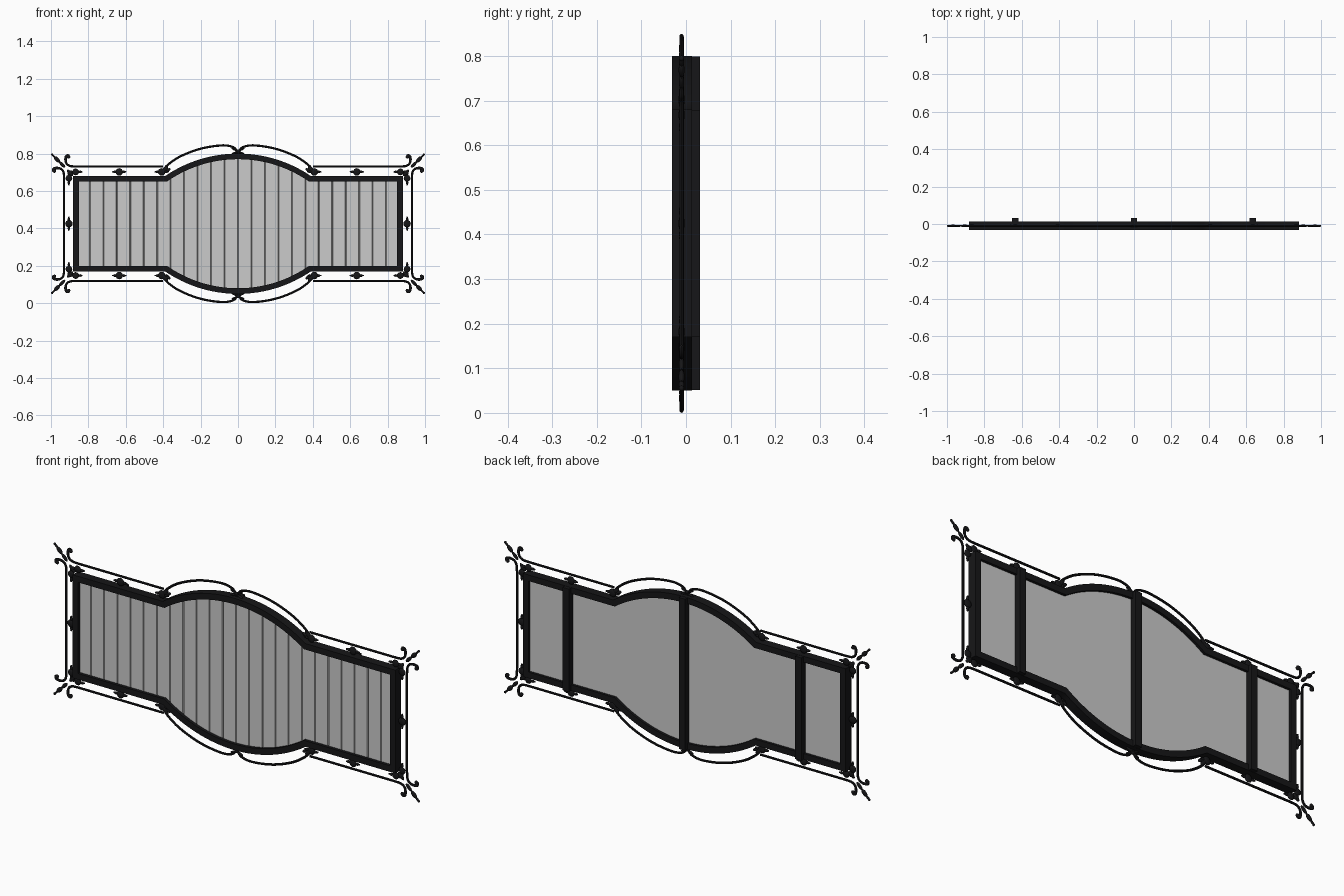
import bpy, bmesh, math
from mathutils import Matrix, Vector

if "Cube" in bpy.data.objects:
    bpy.data.objects.remove(bpy.data.objects["Cube"])

CZ = 0.425                      # height of the horizontal symmetry axis
ARC_R, ARC_C = 0.6776, -0.3176  # bulge arc radius and centre below the axis

black = bpy.data.materials.new("black_iron")
black.diffuse_color = (0.008, 0.008, 0.009, 1)
black.use_nodes = True
black.node_tree.nodes["Principled BSDF"].inputs["Base Color"].default_value = black.diffuse_color


def finish(bm, name, y=0.0, mat=None, mirror=False, smooth=True):
    bmesh.ops.recalc_face_normals(bm, faces=bm.faces)
    me = bpy.data.meshes.new(name)
    bm.to_mesh(me)
    bm.free()
    ob = bpy.data.objects.new(name, me)
    bpy.context.collection.objects.link(ob)
    ob.location = (0, y, CZ)
    if mat:
        me.materials.append(mat)
    if mirror:
        m = ob.modifiers.new("Mirror", 'MIRROR')
        m.use_axis = (True, False, True)
        m.merge_threshold = 0.0001
    if smooth:
        bpy.ops.object.select_all(action='DESELECT')
        ob.select_set(True)
        bpy.context.view_layer.objects.active = ob
        bpy.ops.object.shade_smooth_by_angle(angle=math.radians(35))
    return ob


def half_height(x, off=0.0):
    d = (ARC_R + off) ** 2 - x * x
    return max(0.24 + off, ARC_C + math.sqrt(d) if d > 0 else 0)


def outline(off, n=32):
    h, R = 0.24 + off, ARC_R + off
    a = math.acos((h - ARC_C) / R)
    top = [(-0.866 - off, h)]
    for i in range(n + 1):
        t = -a + 2 * a * i / n
        top.append((R * math.sin(t), ARC_C + R * math.cos(t)))
    top.append((0.866 + off, h))
    return top + [(x, -z) for x, z in reversed(top)]


# bulged frame around the panel
bm = bmesh.new()
loops = [[bm.verts.new((x, y, z)) for x, z in outline(off)]
         for off, y in ((0.015, -0.031), (0.015, 0.013), (-0.015, 0.013), (-0.015, -0.031))]
n = len(loops[0])
for k in range(4):
    a, b = loops[k], loops[(k + 1) % 4]
    for i in range(n):
        j = (i + 1) % n
        bm.faces.new((a[i], a[j], b[j], b[i]))
finish(bm, "frame", mat=black)

# plank panel with V grooves on the front and a flat back
FRONT, BACK = -0.016, 0.0
section = [(-0.866, FRONT)]
for k in range(-11, 12):
    x = k * 0.072
    section += [(x - 0.003, FRONT), (x, FRONT + 0.008), (x + 0.003, FRONT)]
section.append((0.866, FRONT))
bm = bmesh.new()
rows = []
for x, y in section:
    h = half_height(x)
    rows.append([bm.verts.new(p) for p in ((x, y, -h), (x, y, h), (x, BACK, h), (x, BACK, -h))])
for a, b in zip(rows, rows[1:]):
    for k in range(4):
        j = (k + 1) % 4
        bm.faces.new((a[k], b[k], b[j], a[j]))
bm.faces.new(rows[0])
bm.faces.new(rows[-1])
finish(bm, "plank_panel", smooth=False)

# back battens
for name, x in (("left", -0.635), ("centre", 0), ("right", 0.635)):
    bm = bmesh.new()
    h = half_height(x, 0.014)
    bmesh.ops.create_cube(bm, size=1, matrix=Matrix.Translation((x, 0.0155, 0))
                          @ Matrix.Diagonal((0.034, 0.031, 2 * h, 1)))
    finish(bm, name + "_batten", mat=black, smooth=False)


def spline(pts, steps=5):
    pts = [Vector(p) for p in pts]
    e = [2 * pts[0] - pts[1]] + pts + [2 * pts[-1] - pts[-2]]
    out = []
    for i in range(1, len(e) - 2):
        p0, p1, p2, p3 = e[i - 1:i + 3]
        for s in range(steps):
            t = s / steps
            out.append(0.5 * (2 * p1 + (p2 - p0) * t + (2 * p0 - 5 * p1 + 4 * p2 - p3) * t * t
                              + (3 * p1 - p0 - 3 * p2 + p3) * t ** 3))
    return out + [pts[-1]]


def rod(bm, path, sides=8, depth=0.005):
    """Sweep an oval along (x, z, radius) points in the ornament plane."""
    rings = []
    for i, p in enumerate(path):
        d = path[min(i + 1, len(path) - 1)] - path[max(i - 1, 0)]
        nrm = Vector((-d.y, d.x)).normalized()
        ring = []
        for k in range(sides):
            t = 2 * math.pi * k / sides
            o = nrm * p.z * math.cos(t)
            ring.append(bm.verts.new((p.x + o.x, depth * math.sin(t), p.y + o.y)))
        rings.append(ring)
    for a, b in zip(rings, rings[1:]):
        for k in range(sides):
            j = (k + 1) % sides
            bm.faces.new((a[k], a[j], b[j], b[k]))
    bm.faces.new(rings[0])
    bm.faces.new(rings[-1])


def blob(bm, x, z, length, width, angle=0, depth=0.006):
    m = (Matrix.Translation((x, 0, z)) @ Matrix.Rotation(-math.radians(angle), 4, 'Y')
         @ Matrix.Diagonal((length, depth, width, 1)))
    bmesh.ops.create_uvsphere(bm, u_segments=12, v_segments=8, radius=1, matrix=m)


def rosette(bm, x, z, angle=0, r=0.02):
    blob(bm, x, z, r, r, angle, 0.007)
    c, s = math.cos(math.radians(angle)), math.sin(math.radians(angle))
    for side in (-1, 1):
        blob(bm, x + side * c * 0.024, z + side * s * 0.024, 0.009, 0.007, angle)
        blob(bm, x + side * c * 0.033, z + side * s * 0.033, 0.005, 0.004, angle)


# outer rails ending in corner curls (one quarter, mirrored)
bm = bmesh.new()
W = 0.006
curl = spline([(0.86, 0.306, W), (0.895, 0.308, W), (0.915, 0.319, W), (0.922, 0.34, 0.007),
               (0.918, 0.36, 0.008), (0.907, 0.363, 0.008), (0.904, 0.352, 0.006)])
top_rail = [Vector((0.40, 0.306, W))] + curl
side_rail = [Vector((0.93 + p.y - 0.306, 0.306 + p.x - 0.93, p.z)) for p in curl]
rod(bm, top_rail)
rod(bm, [Vector((0.93, 0, W))] + side_rail)
finish(bm, "outer_rails", -0.01, black, True)

# arched rails over the bulge
bm = bmesh.new()
rod(bm, spline([(0.375, 0.284, 0.007), (0.39, 0.30, W), (0.33, 0.348, W), (0.25, 0.385, W),
                (0.17, 0.408, W), (0.08, 0.419, W), (0.03, 0.411, W), (0.010, 0.395, W),
                (0.003, 0.376, W)]))
finish(bm, "arched_rails", -0.01, black, True)

# pointed corner finials
bm = bmesh.new()
blob(bm, 0.940, 0.316, 0.022, 0.009, 45)
blob(bm, 0.968, 0.344, 0.021, 0.011, 45, 0.007)
blob(bm, 0.986, 0.362, 0.014, 0.005, 45)
blob(bm, 0.994, 0.370, 0.006, 0.006, 45)
blob(bm, 0.906, 0.357, 0.010, 0.009)
blob(bm, 0.981, 0.282, 0.009, 0.010)
finish(bm, "corner_finials", -0.01, black, True)

# rosettes between rails and frame
bm = bmesh.new()
rosette(bm, 0.635, 0.277)
rosette(bm, 0.408, 0.277)
blob(bm, 0.39, 0.292, 0.022, 0.011, 130)
blob(bm, 0.372, 0.288, 0.013, 0.008, 150)
rosette(bm, 0.868, 0.277, 0, 0.018)
rosette(bm, 0.904, 0.243, 90, 0.018)
blob(bm, 0.898, 0.272, 0.022, 0.010, 45)
finish(bm, "rosettes", -0.01, black, True)

# side rosettes on the middle axis
for name, s in (("left", -1), ("right", 1)):
    bm = bmesh.new()
    rosette(bm, s * 0.904, 0, 90)
    finish(bm, name + "_side_rosette", -0.01, black)

# crossed leaves where the arched rails meet
bm = bmesh.new()
blob(bm, 0, 0.389, 0.010, 0.009)
for a in (22, 158):
    sx = 1 if a < 90 else -1
    blob(bm, sx * 0.018, 0.396, 0.018, 0.005, a)
    blob(bm, sx * 0.018, 0.379, 0.018, 0.005, -a)
m = finish(bm, "centre_leaves", -0.01, black, True).modifiers["Mirror"]
m.use_axis = (False, False, True)
